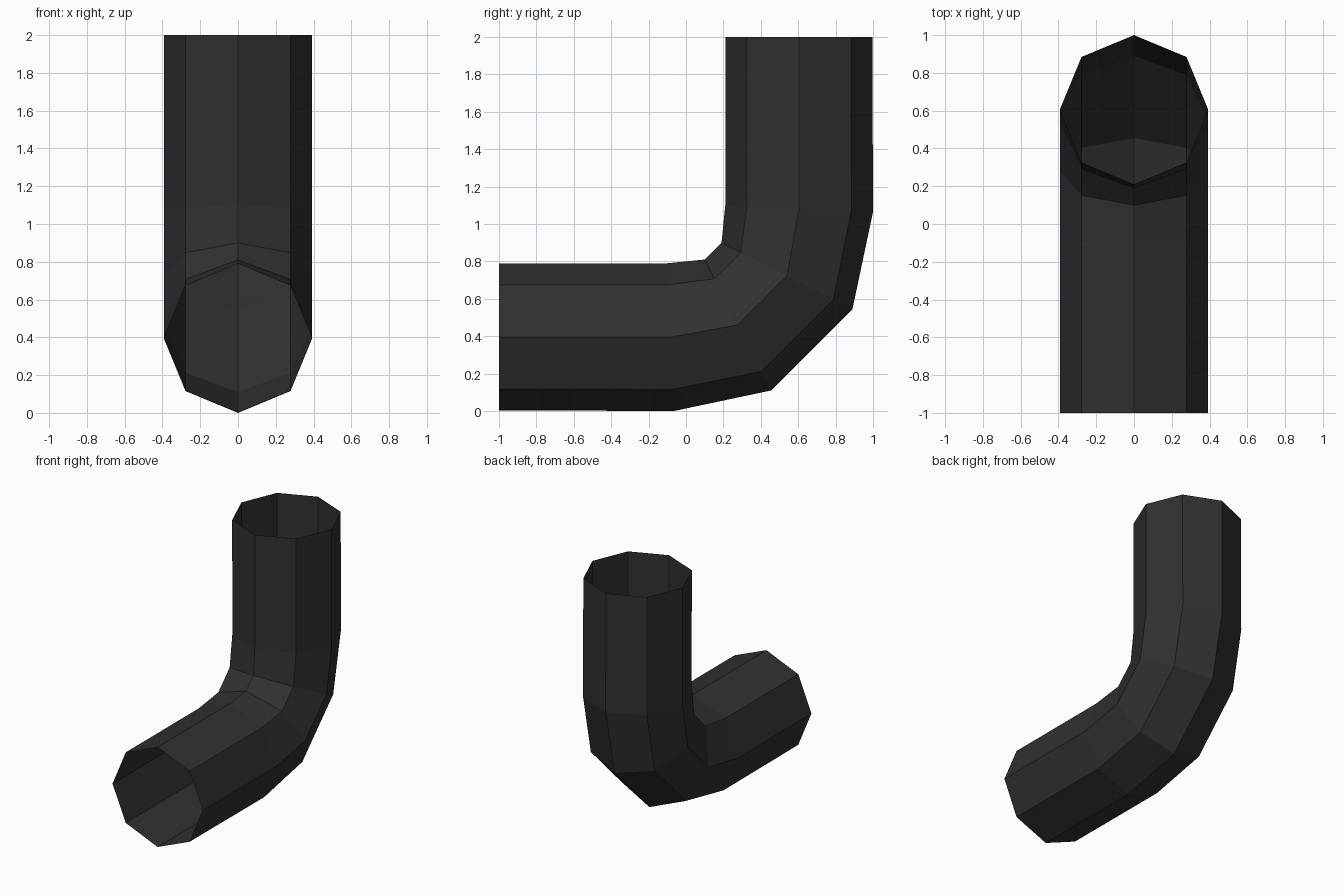
import bpy, bmesh, math

if "Cube" in bpy.data.objects:
    bpy.data.objects.remove(bpy.data.objects["Cube"])

RADIUS, SIDES = 0.393, 8

# Rings along the bend: (inner y, inner z, outer y, outer z)
rings = [
    (-1.0, 0.79, -1.0, 0.004),
    (-0.10, 0.79, -0.065, 0.0),
    (0.10, 0.81, 0.455, 0.11),
    (0.19, 0.90, 0.89, 0.545),
    (0.21, 1.10, 1.0, 1.065),
    (0.21, 2.0, 0.996, 2.0),
]

mat = bpy.data.materials.new("dark grey")
mat.diffuse_color = (0.03, 0.03, 0.03, 1)
mat.use_nodes = True
mat.node_tree.nodes["Principled BSDF"].inputs["Base Color"].default_value = mat.diffuse_color

# Open-ended octagonal pipe, skinned ring to ring
bm = bmesh.new()
loops = []
for iy, iz, oy, oz in rings:
    cy, cz = (iy + oy) / 2, (iz + oz) / 2
    loop = []
    for i in range(SIDES):
        a = 2 * math.pi * i / SIDES
        c = math.cos(a)
        loop.append(bm.verts.new((RADIUS * math.sin(a), cy + c * (iy - cy), cz + c * (iz - cz))))
    loops.append(loop)
for a, b in zip(loops, loops[1:]):
    for i in range(SIDES):
        j = (i + 1) % SIDES
        bm.faces.new((a[i], b[i], b[j], a[j]))

mesh = bpy.data.meshes.new("pipe_elbow")
bm.to_mesh(mesh)
bm.free()
mesh.materials.append(mat)
bpy.context.collection.objects.link(bpy.data.objects.new("pipe_elbow", mesh))
